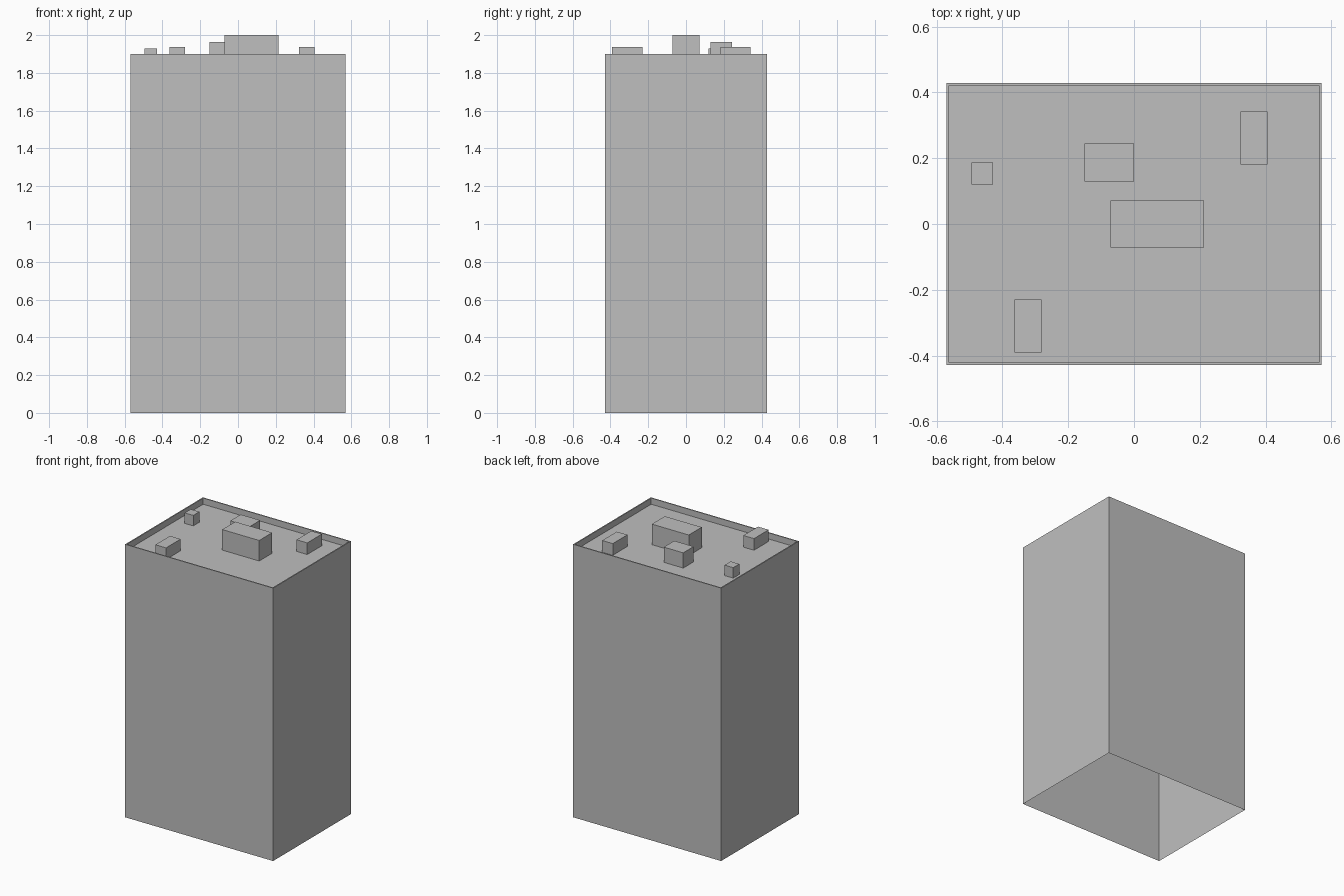
import bpy
import bmesh

if "Cube" in bpy.data.objects:
    bpy.data.objects.remove(bpy.data.objects["Cube"], do_unlink=True)

HALF_X, HALF_Y = 0.57, 0.428
WALL_TOP, ROOF_Z, RIM = 1.9, 1.857, 0.011

grey = bpy.data.materials.new("concrete_grey")
grey.use_nodes = True
colour = (0.52, 0.52, 0.52, 1)
grey.diffuse_color = colour
grey.node_tree.nodes["Principled BSDF"].inputs["Base Color"].default_value = colour


def add_object(name, bm):
    mesh = bpy.data.meshes.new(name)
    bm.to_mesh(mesh)
    bm.free()
    mesh.materials.append(grey)
    obj = bpy.data.objects.new(name, mesh)
    bpy.context.collection.objects.link(obj)
    return obj


def box(x, y, z0, sx, sy, z1):
    bm = bmesh.new()
    bmesh.ops.create_cube(bm, size=1)
    for v in bm.verts:
        v.co = (x + v.co.x * sx, y + v.co.y * sy, z0 + (v.co.z + 0.5) * (z1 - z0))
    bm.normal_update()
    return bm


# Tower shell: open underneath, with the roof sunk behind a thin parapet
bm = box(0, 0, 0, HALF_X * 2, HALF_Y * 2, WALL_TOP)
bottom = [f for f in bm.faces if f.normal.z < -0.5]
bmesh.ops.delete(bm, geom=bottom, context="FACES_ONLY")
roof = next(f for f in bm.faces if f.normal.z > 0.5)
bmesh.ops.inset_region(bm, faces=[roof], thickness=RIM)
roof = bmesh.ops.extrude_discrete_faces(bm, faces=[roof])["faces"][0]
for v in roof.verts:
    v.co.z = ROOF_Z
add_object("tower_walls_and_roof", bm)

# Rooftop units: name, centre x, centre y, width, depth, top height
units = [
    ("stair_house", 0.071, 0, 0.285, 0.143, 2.0),
    ("plant_room", -0.075, 0.187, 0.15, 0.115, 1.963),
    ("left_vent", 0.365, 0.262, 0.082, 0.161, 1.938),
    ("right_vent", -0.322, -0.31, 0.082, 0.161, 1.938),
    ("small_vent", -0.461, 0.153, 0.066, 0.067, 1.93),
]
for name, x, y, sx, sy, top in units:
    add_object(name, box(x, y, ROOF_Z, sx, sy, top))
